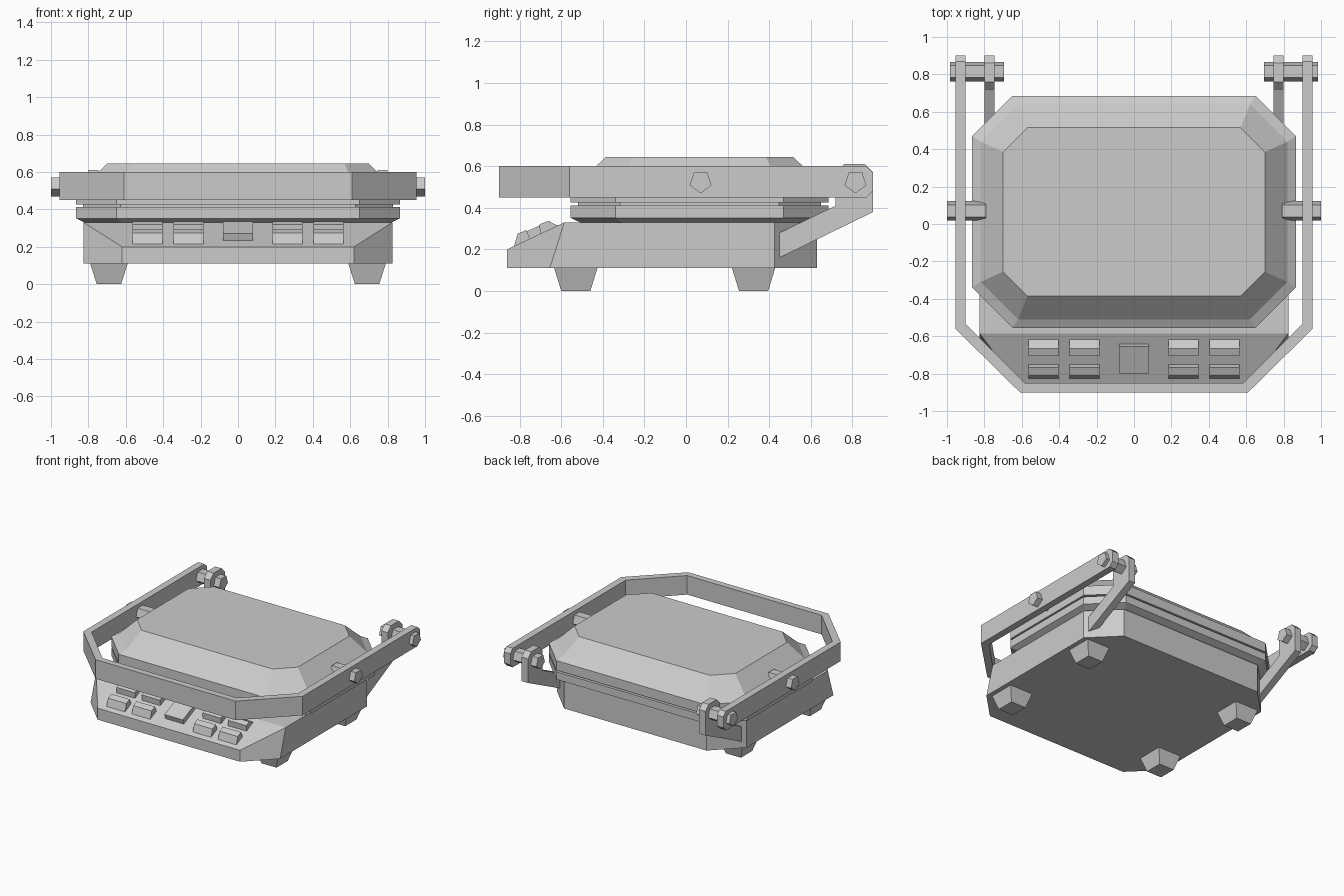
import bpy, bmesh, math
from mathutils import Vector

if "Cube" in bpy.data.objects:
    bpy.data.objects.remove(bpy.data.objects["Cube"])


def finish(name, bm):
    bmesh.ops.recalc_face_normals(bm, faces=bm.faces)
    mesh = bpy.data.meshes.new(name)
    bm.to_mesh(mesh)
    bm.free()
    obj = bpy.data.objects.new(name, mesh)
    bpy.context.collection.objects.link(obj)
    return obj


def loft(name, rings):
    """Skin closed rings of equal length and cap both ends."""
    bm = bmesh.new()
    vs = [[bm.verts.new(p) for p in r] for r in rings]
    n = len(rings[0])
    for a, b in zip(vs, vs[1:]):
        for i in range(n):
            j = (i + 1) % n
            bm.faces.new((a[i], a[j], b[j], b[i]))
    bm.faces.new(vs[0])
    bm.faces.new(vs[-1])
    return finish(name, bm)


def side_prism(name, profile, x0, x1):
    """Extrude a (y, z) profile between two x positions."""
    return loft(name, [[(x, y, z) for y, z in profile] for x in (x0, x1)])


def octagon(hx, y0, y1, c, z):
    return [(hx - c, y0, z), (hx, y0 + c, z), (hx, y1 - c, z), (hx - c, y1, z),
            (c - hx, y1, z), (-hx, y1 - c, z), (-hx, y0 + c, z), (c - hx, y0, z)]


def lid_ring(hx, hy, c, z):
    return octagon(hx, 0.065 - hy, 0.065 + hy, c, z)


# Base housing with sloped control panel
low = octagon(0.825, -0.86, 0.63, 0.205, 0.11)
high = [(x, y, 0.33) for x, y, z in low]
high[0], high[7] = (0.62, -0.86, 0.20), (-0.62, -0.86, 0.20)
high[1], high[6] = (0.825, -0.585, 0.33), (-0.825, -0.585, 0.33)
base = loft("base_housing", [low, high])
bm = bmesh.new()
bm.from_mesh(base.data)
bm.verts.ensure_lookup_table()
bmesh.ops.connect_vert_pair(bm, verts=[bm.verts[9], bm.verts[14]])
bm.to_mesh(base.data)
bm.free()

# Lower plate, seam and lid
loft("lower_plate", [lid_ring(0.82, 0.575, 0.20, 0.33),
                     lid_ring(0.865, 0.62, 0.215, 0.352),
                     lid_ring(0.865, 0.62, 0.215, 0.412)])
loft("plate_seam", [lid_ring(0.83, 0.585, 0.203, 0.40),
                    lid_ring(0.83, 0.585, 0.203, 0.44)])
loft("lid", [lid_ring(0.865, 0.62, 0.215, 0.425),
             lid_ring(0.865, 0.62, 0.215, 0.50),
             lid_ring(0.82, 0.575, 0.20, 0.525),
             lid_ring(0.70, 0.45, 0.13, 0.645)])

# Handle: U-shaped strip with clipped rear ends
outer = [(0.955, 0.90), (0.955, -0.56), (0.61, -0.90)]
inner = [(0.585, -0.85), (0.90, -0.535), (0.90, 0.90)]
outline = outer + [(-x, y) for x, y in outer[::-1]]
outline += [(-x, y) for x, y in inner[::-1]] + inner
handle = loft("handle", [[(x, y, z) for x, y in outline] for z in (0.45, 0.60)])
bm = bmesh.new()
bm.from_mesh(handle.data)
ends = [e for e in bm.edges
        if all(v.co.y > 0.89 for v in e.verts)
        and abs(e.verts[0].co.z - e.verts[1].co.z) < 0.01]
bmesh.ops.bevel(bm, geom=ends, offset=0.032, segments=1, affect='EDGES')
bm.to_mesh(handle.data)
bm.free()

# Profiles seen from the side
arm = [(0.45, 0.16), (0.90, 0.38), (0.90, 0.57), (0.86, 0.61),
       (0.76, 0.61), (0.72, 0.57), (0.72, 0.41), (0.45, 0.28)]
front_key = [(-0.83, 0.205), (-0.81, 0.275), (-0.768, 0.293), (-0.745, 0.24)]
rear_key = [(-0.70, 0.26), (-0.705, 0.32), (-0.665, 0.336), (-0.605, 0.31)]
switch = [(-0.785, 0.228), (-0.80, 0.272), (-0.655, 0.336), (-0.64, 0.295)]


def pentagon(y, z, r=0.055):
    return [(y + r * math.sin(math.tau * i / 5), z - r * math.cos(math.tau * i / 5))
            for i in range(5)]


for side, s in (("left", -1), ("right", 1)):
    # Hinge arms and five-sided pins
    side_prism(f"hinge_arm_{side}", arm, s * 0.745, s * 0.80)
    side_prism(f"hinge_pin_{side}", pentagon(0.815, 0.525), s * 0.695, s * 0.985)
    side_prism(f"lid_pin_{side}", pentagon(0.07, 0.525), s * 0.79, s * 1.0)
    # Keys on the control panel
    for k, (x0, x1) in enumerate(((0.185, 0.345), (0.405, 0.565))):
        side_prism(f"front_key_{side}_{k}", front_key, s * x0, s * x1)
        side_prism(f"rear_key_{side}_{k}", rear_key, s * x0, s * x1)
    # Tapered feet
    for end, y in (("front", -0.53), ("rear", 0.325)):
        rings = [[(s * 0.69 + a * hx, y + b * hy, z)
                  for a, b in ((-1, -1), (1, -1), (1, 1), (-1, 1))]
                 for hx, hy, z in ((0.065, 0.07, 0.0), (0.10, 0.104, 0.11))]
        loft(f"{end}_foot_{side}", rings)

# Central switch
side_prism("centre_switch", switch, -0.08, 0.08)
